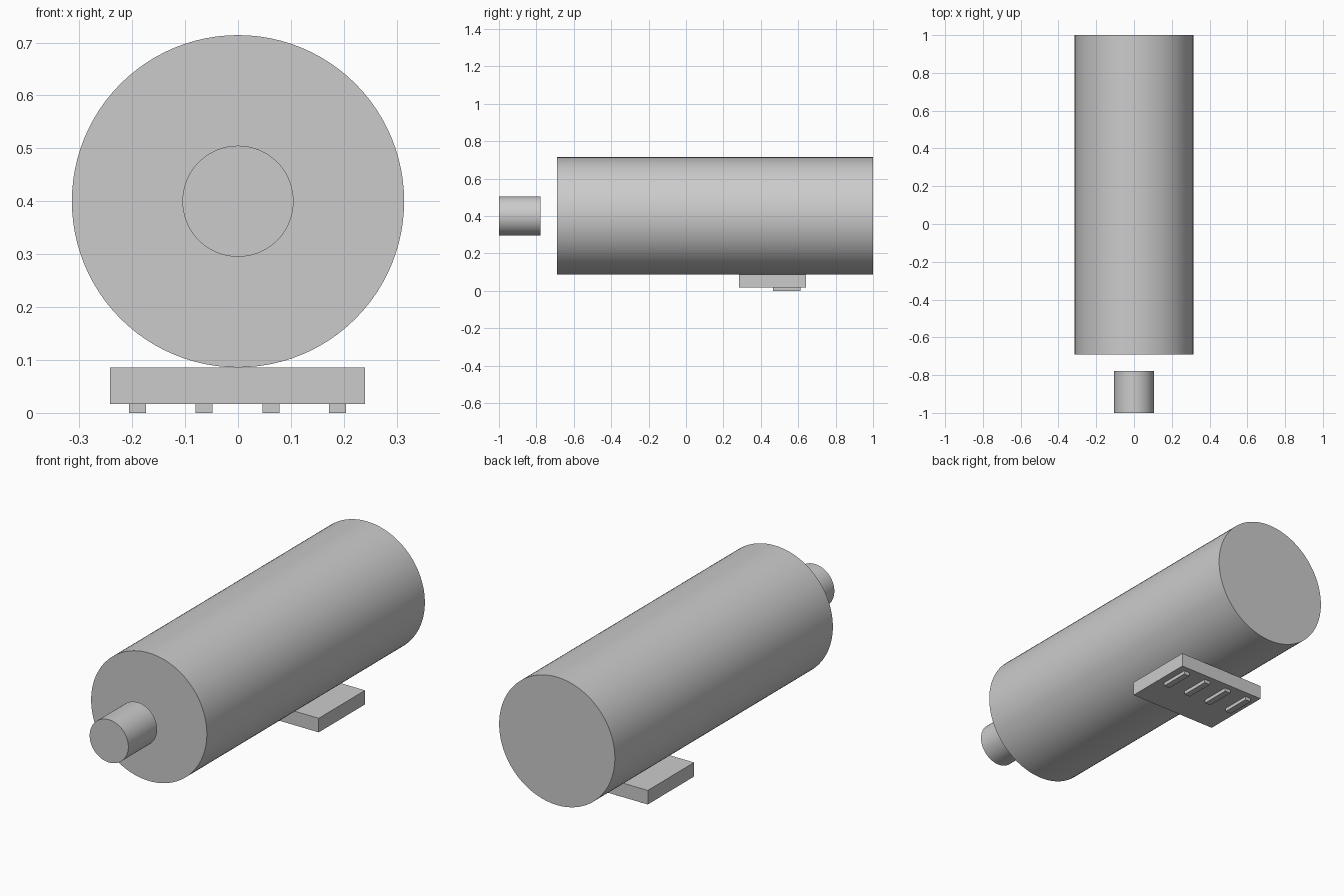
import bpy
import math

if "Cube" in bpy.data.objects:
    bpy.data.objects.remove(bpy.data.objects["Cube"], do_unlink=True)

# Single grey finish
GREY = (0.6, 0.6, 0.6, 1.0)
grey = bpy.data.materials.new("plain_grey")
grey.use_nodes = True
grey.diffuse_color = GREY
grey.node_tree.nodes["Principled BSDF"].inputs["Base Color"].default_value = GREY

AXIS_Z = 0.4


def cylinder(name, radius, y0, y1):
    """Smooth cylinder lying along y."""
    bpy.ops.mesh.primitive_cylinder_add(
        vertices=96, radius=radius, depth=y1 - y0,
        location=(0, (y0 + y1) / 2, AXIS_Z), rotation=(math.pi / 2, 0, 0))
    ob = bpy.context.object
    ob.name = name
    ob.data.materials.append(grey)
    bpy.ops.object.transform_apply(location=False, rotation=True, scale=True)
    bpy.ops.object.shade_smooth_by_angle()
    return ob


def box(name, x, width, y0, y1, z0, z1):
    """Flat-sided block centred on x."""
    bpy.ops.mesh.primitive_cube_add(
        size=1, location=(x, (y0 + y1) / 2, (z0 + z1) / 2))
    ob = bpy.context.object
    ob.name = name
    ob.scale = (width, y1 - y0, z1 - z0)
    ob.data.materials.append(grey)
    bpy.ops.object.transform_apply(location=False, rotation=False, scale=True)
    return ob


# Main drum and the separate short cylinder in front of it
cylinder("main_body", 0.314, -0.69, 1.0)
cylinder("front_cylinder", 0.105, -1.0, -0.777)

# Plate under the drum, with four slim contact bars below
box("base_plate", -0.001, 0.482, 0.283, 0.642, 0.017, 0.086)
for i in range(4):
    box(f"contact_bar_{i + 1}", -0.001 + (i - 1.5) * 0.126, 0.032,
        0.465, 0.613, 0.0, 0.017)
